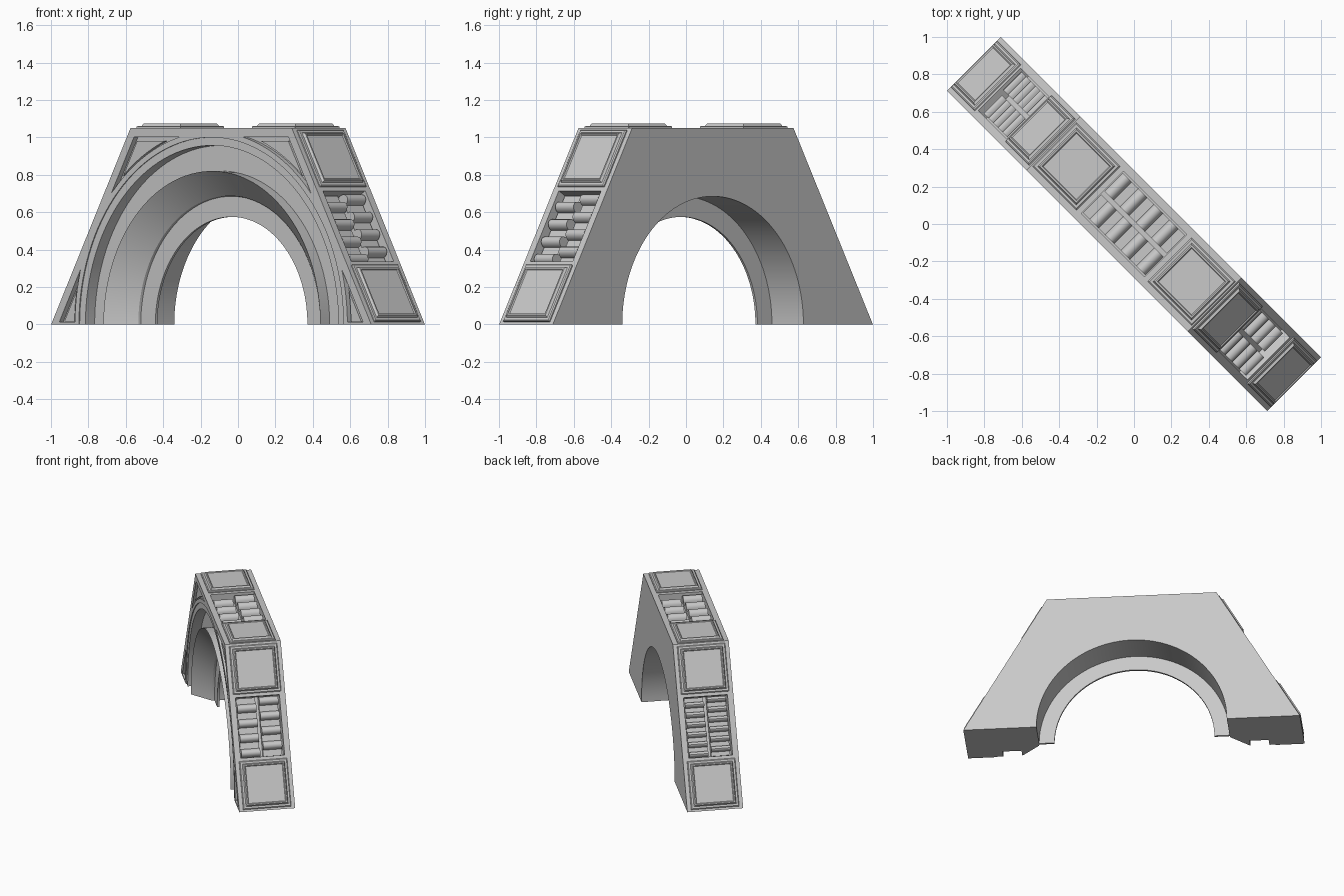
import bpy, bmesh
from math import sin, cos, acos, asin, atan, pi, radians, hypot
from mathutils import Matrix, Vector

cube = bpy.data.objects.get("Cube")
if cube:
    bpy.data.objects.remove(cube, do_unlink=True)

# One plain grey for the whole arch
grey = bpy.data.materials.new("stone_grey")
grey.use_nodes = True
colour = (0.58, 0.58, 0.58, 1)
grey.diffuse_color = colour
grey.node_tree.nodes["Principled BSDF"].inputs["Base Color"].default_value = colour

# Main sizes: half base, half top, height, half depth
BASE, TOP, HIGH, DEEP = 1.21, 0.61, 1.05, 0.203
SLOPE = (BASE - TOP) / HIGH
LEAN = hypot(1, SLOPE)
TURN = Matrix.Rotation(radians(-45), 4, 'Z')   # the arch stands diagonally
FLAT = Matrix.Identity(4)


def make(name, bm, frame=FLAT):
    bmesh.ops.recalc_face_normals(bm, faces=bm.faces)
    bm.transform(TURN @ frame)
    mesh = bpy.data.meshes.new(name)
    bm.to_mesh(mesh)
    bm.free()
    mesh.materials.append(grey)
    ob = bpy.data.objects.new(name, mesh)
    bpy.context.collection.objects.link(ob)
    return ob


def prism(name, outline, lo, hi, frame=FLAT):
    """Extrude an (along, up) outline across the depth."""
    bm = bmesh.new()
    face = bm.faces.new([bm.verts.new((a, lo, n)) for a, n in outline])
    ext = bmesh.ops.extrude_face_region(bm, geom=[face])
    moved = [v for v in ext["geom"] if isinstance(v, bmesh.types.BMVert)]
    bmesh.ops.translate(bm, verts=moved, vec=(0, hi - lo, 0))
    return make(name, bm, frame)


def smooth(ob):
    bpy.ops.object.select_all(action='DESELECT')
    ob.select_set(True)
    bpy.context.view_layer.objects.active = ob
    bpy.ops.object.shade_smooth_by_angle(angle=radians(30))


def cut(ob, cutter):
    mod = ob.modifiers.new("cut", 'BOOLEAN')
    mod.operation, mod.solver, mod.object = 'DIFFERENCE', 'EXACT', cutter
    bpy.ops.object.select_all(action='DESELECT')
    ob.select_set(True)
    bpy.context.view_layer.objects.active = ob
    bpy.ops.object.modifier_apply(modifier=mod.name)
    bpy.data.objects.remove(cutter, do_unlink=True)


def spandrel(side, upper, radius, gap):
    """Corner panel between the ring, the sloped edge and the top or base."""
    reach = BASE / LEAN - gap
    middle, half = atan(SLOPE), acos(reach / radius)
    if upper:
        top = HIGH - gap
        start, end = middle + half, asin(top / radius)
        corner = [(reach * LEAN - SLOPE * top, top)]
    else:
        floor = gap * 0.25
        start, end = asin(floor / radius), middle - half
        corner = [(reach * LEAN - SLOPE * floor, floor)]
    steps = 20
    arc = [start + (end - start) * i / steps for i in range(steps + 1)]
    points = [(radius * cos(t), radius * sin(t)) for t in arc]
    return [(side * u, z) for u, z in points + corner]


def plate(name, at, half_a, half_b, frame):
    """Raised plate with a stepped, bevelled border."""
    bm = bmesh.new()
    steps = [(0, -0.01), (0, 0.007), (0.006, 0.012), (0.02, 0.012),
             (0.028, 0.025), (0.036, 0.025), (0.041, 0.02)]
    rings = []
    for inset, n in steps:
        a, b = half_a - inset, half_b - inset
        rings.append([bm.verts.new((at + i * a, j * b, n))
                      for i, j in ((-1, -1), (1, -1), (1, 1), (-1, 1))])
    for low, up in zip(rings, rings[1:]):
        for i in range(4):
            j = (i + 1) % 4
            bm.faces.new((low[i], low[j], up[j], up[i]))
    bm.faces.new(rings[0])
    bm.faces.new(rings[-1])
    smooth(make(name, bm, frame))


def ribs(name, half, count, swap, lo, hi, frame):
    """Column of rounded rolls with low flats between them."""
    pitch = 2 * half / count
    low, rise = -0.045, 0.038
    points = [(-half, -0.08)]
    for k in range(count):
        start = -half + k * pitch
        roll = start if swap else start + 0.42 * pitch
        bump = [(roll + 0.29 * pitch * (1 - cos(t)), low + rise * sin(t))
                for t in [pi * i / 10 for i in range(11)]]
        points += bump if swap else [(start + 0.01 * pitch, low)] + bump[:-1] \
            + [(start + 0.995 * pitch, low)]
    points += [(half, low), (half, -0.08)]
    smooth(prism(name, points, lo, hi, frame))


# Body with its stepped round opening
body = prism("arch_body", [(-BASE, 0), (BASE, 0), (TOP, HIGH), (-TOP, HIGH)], -DEEP, DEEP)
profile = [(0, -0.3), (1.0, -0.3), (1.0, -0.197), (0.957, -0.197), (0.957, -0.127),
           (0.82, -0.127), (0.82, -0.198), (0.688, -0.066), (0.685, -0.05),
           (0.575, -0.05), (0.575, -0.035), (0.685, -0.035), (0.685, 0.3), (0, 0.3)]
bm = bmesh.new()
verts = [bm.verts.new((r, v, 0)) for r, v in profile]
edges = [bm.edges.new(pair) for pair in zip(verts, verts[1:])]
bmesh.ops.spin(bm, geom=verts + edges, cent=(0, 0, 0), axis=(0, 1, 0),
               angle=2 * pi, steps=128)
bmesh.ops.remove_doubles(bm, verts=bm.verts, dist=0.0001)
cut(body, make("opening_cutter", bm))

# Sunken corner panels on the front
for side, hand in ((1, "left"), (-1, "right")):
    for upper, level in ((True, "upper"), (False, "lower")):
        outline = spandrel(side, upper, 1.03, 0.047)
        cut(body, prism("panel_cutter", outline, -0.3, -DEEP + 0.03))
        inner = spandrel(side, upper, 1.045, 0.068)
        smooth(prism(f"{level}_{hand}_corner_panel", inner, -DEEP + 0.012, -DEEP + 0.04))

# Frames of the three outer faces: along, across, outward


def face_frame(along, outward, origin):
    m = Matrix((along, Vector((0, 1, 0)), outward)).transposed().to_4x4()
    m.translation = origin
    return m


mid = (BASE + TOP) / 2
frames = {
    "top": face_frame(Vector((1, 0, 0)), Vector((0, 0, 1)), Vector((0, 0, HIGH))),
    "left_slope": face_frame(Vector((SLOPE, 0, -1)) / LEAN, Vector((1, 0, SLOPE)) / LEAN,
                             Vector((mid, 0, HIGH / 2))),
    "right_slope": face_frame(Vector((SLOPE, 0, 1)) / LEAN, Vector((-1, 0, SLOPE)) / LEAN,
                              Vector((-mid, 0, HIGH / 2))),
}

# Plates and ribbed troughs along the outer faces
for name, frame in frames.items():
    is_top = name == "top"
    centre, half_a, half_b = (0.436, 0.166, 0.166) if is_top else (0.415, 0.174, 0.174)
    trough = 0.24 if is_top else 0.218
    box = [(-trough, -0.07), (trough, -0.07), (trough, 0.1), (-trough, 0.1)]
    cut(body, prism("trough_cutter", box, -0.16, 0.16, frame))
    for sign, label in ((-1, "first"), (1, "second")):
        plate(f"{name}_{label}_plate", sign * centre, half_a, half_b, frame)
        lo, hi = sorted((sign * 0.012, sign * 0.15))
        count = 6 if name == "right_slope" else 4
        ribs(f"{name}_{label}_ribs", trough - 0.004, count, sign > 0, lo, hi, frame)

smooth(body)
